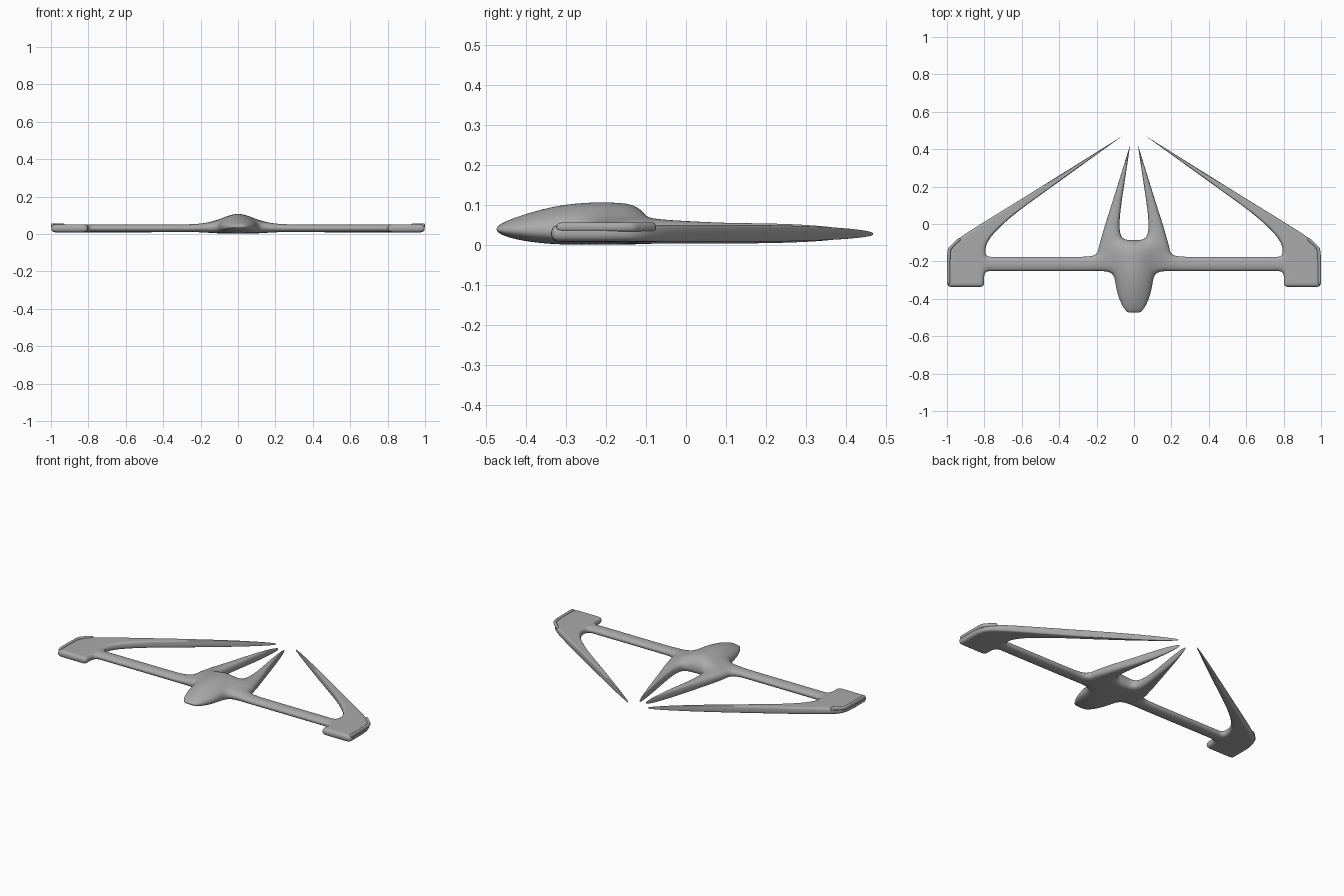
import bpy
import bmesh

if "Cube" in bpy.data.objects:
    bpy.data.objects.remove(bpy.data.objects["Cube"], do_unlink=True)

grey = bpy.data.materials.new("hull_grey")
grey.use_nodes = True
grey.diffuse_color = (0.4, 0.4, 0.4, 1)
grey.node_tree.nodes["Principled BSDF"].inputs["Base Color"].default_value = (0.4, 0.4, 0.4, 1)


def build(name, patches):
    """Half cage from patches of (x, y, top, bottom) rows, mirrored and smoothed."""
    bm = bmesh.new()
    pairs = {}

    def pair(p):
        key = (round(p[0], 7), round(p[1], 7))
        if key not in pairs:
            pairs[key] = (bm.verts.new((p[0], p[1], p[2])), bm.verts.new((p[0], p[1], p[3])))
        return pairs[key]

    walls = {}
    for rows in patches:
        for a, b in zip(rows, rows[1:]):
            for i in range(len(a) - 1):
                quad = [pair(p) for p in (a[i], a[i + 1], b[i + 1], b[i])]
                bm.faces.new([q[0] for q in quad])
                bm.faces.new([q[1] for q in reversed(quad)])
                for q, r in zip(quad, quad[1:] + quad[:1]):
                    walls.setdefault(frozenset((q[0], r[0])), []).append((q, r))
    # close the rim, except along the mirror plane
    for uses in walls.values():
        q, r = uses[0]
        if len(uses) == 1 and abs(q[0].co.x) + abs(r[0].co.x) > 1e-4:
            bm.faces.new((q[0], q[1], r[1], r[0]))
    bmesh.ops.recalc_face_normals(bm, faces=bm.faces[:])
    for f in bm.faces:
        f.smooth = True
    mesh = bpy.data.meshes.new(name)
    bm.to_mesh(mesh)
    bm.free()
    mesh.materials.append(grey)
    obj = bpy.data.objects.new(name, mesh)
    bpy.context.collection.objects.link(obj)
    mirror = obj.modifiers.new("mirror", "MIRROR")
    mirror.use_clip = True
    sub = obj.modifiers.new("smooth", "SUBSURF")
    sub.levels = sub.render_levels = 3


def boom(start, tip):
    """Rows tapering from a starting row to a pointed tip."""
    rows = [start]
    for s in (0.25, 0.5, 0.7, 0.85, 0.95, 0.99):
        thick = (1 - s ** 2.5) ** 0.5
        rows.append([(tip[0] + (x - tip[0]) * (1 - s), tip[1] + (y - tip[1]) * (1 - s),
                      0.028 + (t - 0.028) * thick, 0.028 + (b - 0.028) * thick)
                     for x, y, t, b in start])
    return rows


def row(y, *cols):
    return [(x, y, t, b) for x, t, b in cols]


# Fuselage with raised canopy, nose to tail
nose = [
    row(-0.475, (0, 0.05, 0.03), (0.02, 0.048, 0.031), (0.038, 0.044, 0.033)),
    row(-0.425, (0, 0.073, 0.012), (0.04, 0.066, 0.015), (0.073, 0.05, 0.025)),
    row(-0.34, (0, 0.1, 0.001), (0.052, 0.088, 0.004), (0.101, 0.056, 0.016)),
    row(-0.255, (0, 0.112, 0.001), (0.056, 0.098, 0.002), (0.105, 0.066, 0.006)),
]
front_root = nose[-1] + [(0.2, -0.255, 0.054, 0.008)]
back_root = row(-0.172, (0, 0.111, 0.001), (0.058, 0.098, 0.002), (0.115, 0.07, 0.004), (0.2, 0.056, 0.007))
hump_end = row(-0.125, (0, 0.107, 0.002), (0.062, 0.092, 0.002), (0.125, 0.07, 0.004), (0.192, 0.056, 0.006))
tail = row(-0.085, (0, 0.062, 0.006), (0.07, 0.064, 0.004), (0.13, 0.068, 0.003), (0.18, 0.056, 0.006))
body = [front_root, back_root, hump_end, tail]

# Inner tail booms
inner_mid = row(0, (0.079, 0.057, 0.005), (0.116, 0.062, 0.004), (0.155, 0.056, 0.005))
inner_start = row(0.1, (0.068, 0.054, 0.005), (0.094, 0.056, 0.004), (0.122, 0.054, 0.005))
inner_boom = [tail[1:], inner_mid] + boom(inner_start, (0.02, 0.425))

# Wing pods and outer booms
T, B = 0.051, 0.008
xs = (0.8, 0.84, 0.96, 1.0)
pod = [[(x, y, T, B) for x in xs] for y in (-0.338, -0.305, -0.255)]
pod.append([(x, y, T, B) for x, y in zip(xs, (-0.172, -0.165, -0.14, -0.128))])
pod.append([(x, y, T, B) for x, y in zip((0.79, 0.825, 0.895, 0.93), (-0.085, -0.08, -0.07, -0.066))])
pod_boom = [pod[-1]] + boom([(0.655 + 0.026 * k, 0.043 + 0.042 * k, T, B) for k in (0, 0.25, 0.75, 1)],
                            (0.06, 0.472))

# Slim wing spar joining the body to the pod
spar = [[front_root[-1], back_root[-1]]]
for x in (0.3, 0.5, 0.7, 0.76):
    spar.append([(x, -0.255, 0.052, B), (x, -0.172, 0.052, B)])
spar.append([pod[2][0], pod[3][0]])

build("airframe", [nose, body, inner_boom, pod, pod_boom, spar])

# Raised lips along the wingtip edges
outer = ((1.001, -0.325), (1.001, -0.3), (1.001, -0.14), (0.99, -0.122), (0.945, -0.08), (0.935, -0.072))
inner = ((0.982, -0.325), (0.982, -0.3), (0.982, -0.146), (0.973, -0.13), (0.932, -0.092), (0.922, -0.084))
build("wingtip_lip", [[[(*p, 0.058, 0.033), (*q, 0.058, 0.033)] for p, q in zip(inner, outer)]])
